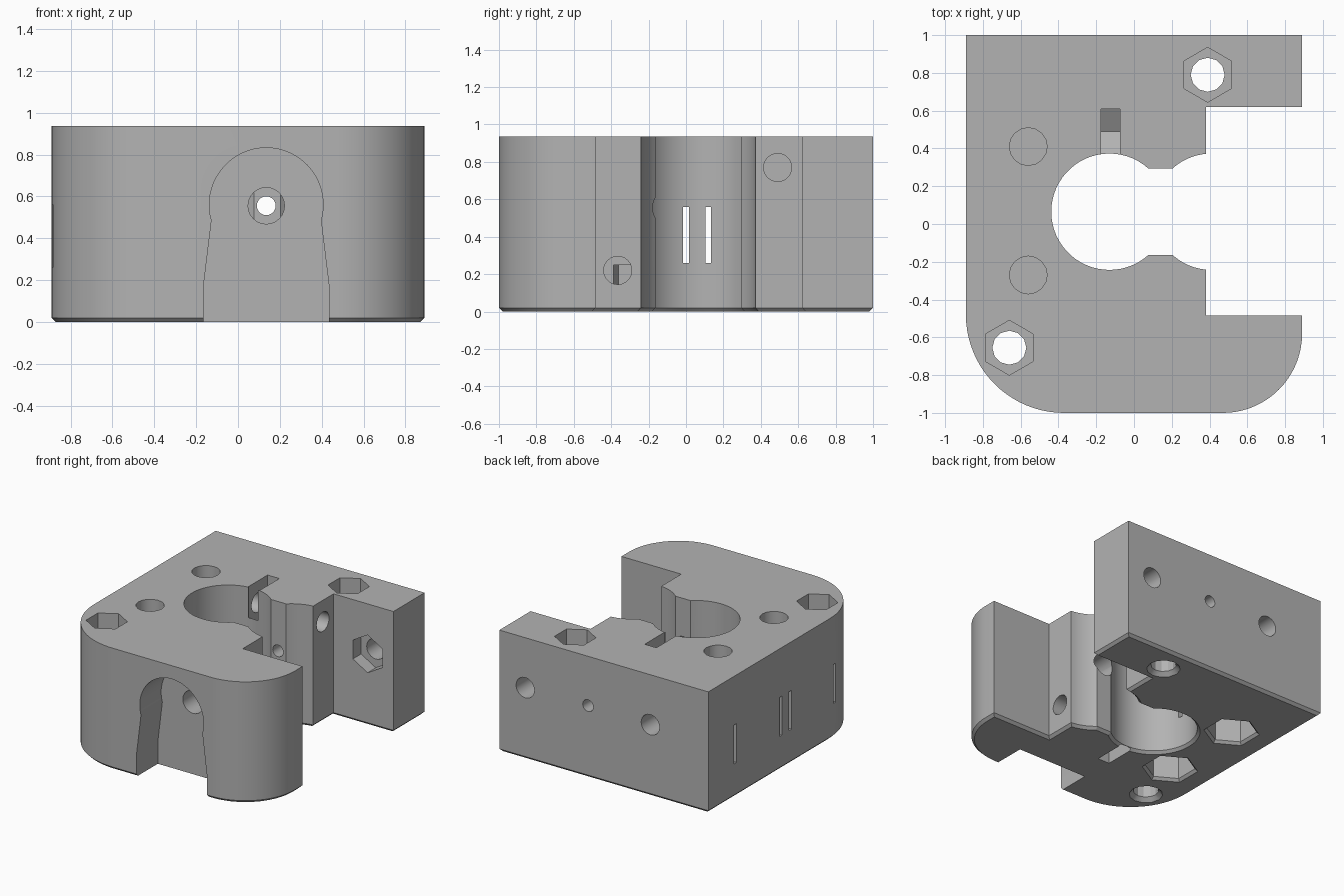
import bpy, bmesh, math
from mathutils import Matrix, Vector

if "Cube" in bpy.data.objects:
    bpy.data.objects.remove(bpy.data.objects["Cube"], do_unlink=True)

H = 0.935          # block height
CH = 0.02          # bottom chamfer

grey = bpy.data.materials.new("plain grey")
grey.use_nodes = True
grey.diffuse_color = (0.45, 0.45, 0.45, 1)
grey.node_tree.nodes["Principled BSDF"].inputs["Base Color"].default_value = grey.diffuse_color


def new_object(name, bm):
    bmesh.ops.recalc_face_normals(bm, faces=bm.faces)
    mesh = bpy.data.meshes.new(name)
    bm.to_mesh(mesh)
    bm.free()
    mesh.materials.append(grey)
    obj = bpy.data.objects.new(name, mesh)
    bpy.context.collection.objects.link(obj)
    return obj


def arc(cx, cy, r, start, end, n):
    angles = [math.radians(start + (end - start) * i / n) for i in range(n + 1)]
    return [(cx + r * math.cos(a), cy + r * math.sin(a)) for a in angles]


def extrude_face(bm, points, move):
    face = bm.faces.new([bm.verts.new(p) for p in points])
    ext = bmesh.ops.extrude_face_region(bm, geom=[face])["geom"]
    verts = [v for v in ext if isinstance(v, bmesh.types.BMVert)]
    bmesh.ops.translate(bm, verts=verts, vec=move)
    return face


# Outline: rounded front corners, side notch and a waisted opening
R, MX, MY = 0.308, -0.13, 0.065
outline = [(-0.89, 1)]
outline += arc(-0.37, -0.48, 0.52, 180, 270, 20)
outline += arc(0.47, -0.58, 0.42, 270, 360, 18)
outline += [(0.89, -0.485), (0.38, -0.485)]
outline += arc(0.41, MY, R, 264.4, 228, 8)
outline += arc(MX, MY, R, 312, 48, 1)[:1]
outline += arc(MX, MY, R, -48, -312, 44)[1:]
outline += arc(0.41, MY, R, 132, 95.6, 8)
outline += [(0.38, 0.62), (0.89, 0.62), (0.89, 1)]

bm = bmesh.new()
base = extrude_face(bm, [(x, y, CH) for x, y in outline], (0, 0, H - CH))
bmesh.ops.recalc_face_normals(bm, faces=bm.faces)
bottom = min(bm.faces, key=lambda f: f.calc_center_median().z)
rim = {v: [e.other_vert(v) for e in v.link_edges if e in bottom.edges] for v in bottom.verts}
bmesh.ops.inset_region(bm, faces=[bottom], thickness=CH, depth=0, use_even_offset=True)
for v in bottom.verts:
    v.co.z = 0
block = new_object("mount_block", bm)


def cut(cutter):
    mod = block.modifiers.new("cut", "BOOLEAN")
    mod.operation = "DIFFERENCE"
    mod.solver = "EXACT"
    mod.object = cutter
    bpy.context.view_layer.objects.active = block
    bpy.ops.object.modifier_apply(modifier=mod.name)
    bpy.data.objects.remove(cutter, do_unlink=True)


def bore(start, end, r, sides=24, turn=0, r_end=None):
    """Cut a round, hexagonal or conical hole between two points."""
    a, b = Vector(start), Vector(end)
    bm = bmesh.new()
    bmesh.ops.create_cone(bm, cap_ends=True, segments=sides, radius1=r,
                          radius2=r if r_end is None else r_end, depth=(b - a).length,
                          matrix=Matrix.Rotation(math.radians(turn), 4, "Z"))
    rot = Vector((0, 0, 1)).rotation_difference(b - a).to_matrix().to_4x4()
    bm.transform(Matrix.Translation((a + b) / 2) @ rot)
    cut(new_object("bore_cutter", bm))


def prism(points, move):
    bm = bmesh.new()
    extrude_face(bm, points, move)
    cut(new_object("pocket_cutter", bm))


# Keyhole pocket in the front with its screw passage
PX, PZ = 0.135, 0.56
keyhole = [(PX + 0.3, -0.1), (PX + 0.3, 0.17)]
keyhole += arc(PX, PZ, 0.272, -16, 196, 32)
keyhole += [(PX - 0.3, 0.17), (PX - 0.3, -0.1)]
prism([(x, -1.1, z) for x, z in keyhole], (0, 0.36, 0))
bore((PX, -0.8, 0.555), (PX, 0, 0.555), 0.087)
bore((PX, 0.2, 0.555), (PX, 1.1, 0.555), 0.045)

# Mounting holes from the back, one with a nut trap in the notch
for x, end in ((0.67, 0.5), (-0.396, 0.45)):
    bore((x, 1.1, 0.55), (x, end, 0.55), 0.078)
bore((0.67, 0.5, 0.55), (0.67, 0.72, 0.55), 0.145, 6)

# Vertical through bolts: nut trap on top, flared bottom
for x, y in ((0.39, 0.79), (-0.66, -0.655)):
    bore((x, y, -0.1), (x, y, 1.1), 0.09, 12)
    bore((x, y, H - 0.12), (x, y, 1.1), 0.145, 6)
    bore((x, y, -0.02), (x, y, 0.03), 0.14, 12, 0, 0.09)

# Blind screw holes from the top over large hexagonal traps below
for y in (0.41, -0.27):
    bore((-0.56, y, 0.3), (-0.56, y, 1.1), 0.1, 16)
    bore((-0.56, y, -0.1), (-0.56, y, 0.25), 0.18, 6)
    bore((-0.56, y, -0.02), (-0.56, y, 0.02), 0.22, 6, 0, 0.18)

# Clamp screws along x, each with a slide-in nut slot
for y, z, outside in ((0.49, 0.77, 1.1), (-0.365, 0.22, -0.1)):
    bore((0.6, y, z), (-0.45, y, z), 0.075)
    s = 1 if outside > z else -1
    slot = [(y - 0.12, outside), (y - 0.12, z - s * 0.07), (y, z - s * 0.14),
            (y + 0.12, z - s * 0.07), (y + 0.12, outside)]
    prism([(-0.175, a, b) for a, b in slot], (0.1, 0, 0))

# Narrow strap slots in the side wall
for y, end in ((0.12, -0.3), (0.0, -0.3), (0.67, -0.55), (-0.545, -0.55)):
    prism([(-1, y - 0.015, 0.26), (-1, y + 0.015, 0.26),
           (-1, y + 0.015, 0.56), (-1, y - 0.015, 0.56)], (end + 1, 0, 0))

# Smooth curves, keep edges sharp
bpy.ops.object.select_all(action="DESELECT")
block.select_set(True)
bpy.context.view_layer.objects.active = block
bpy.ops.object.shade_smooth_by_angle(angle=math.radians(25))
